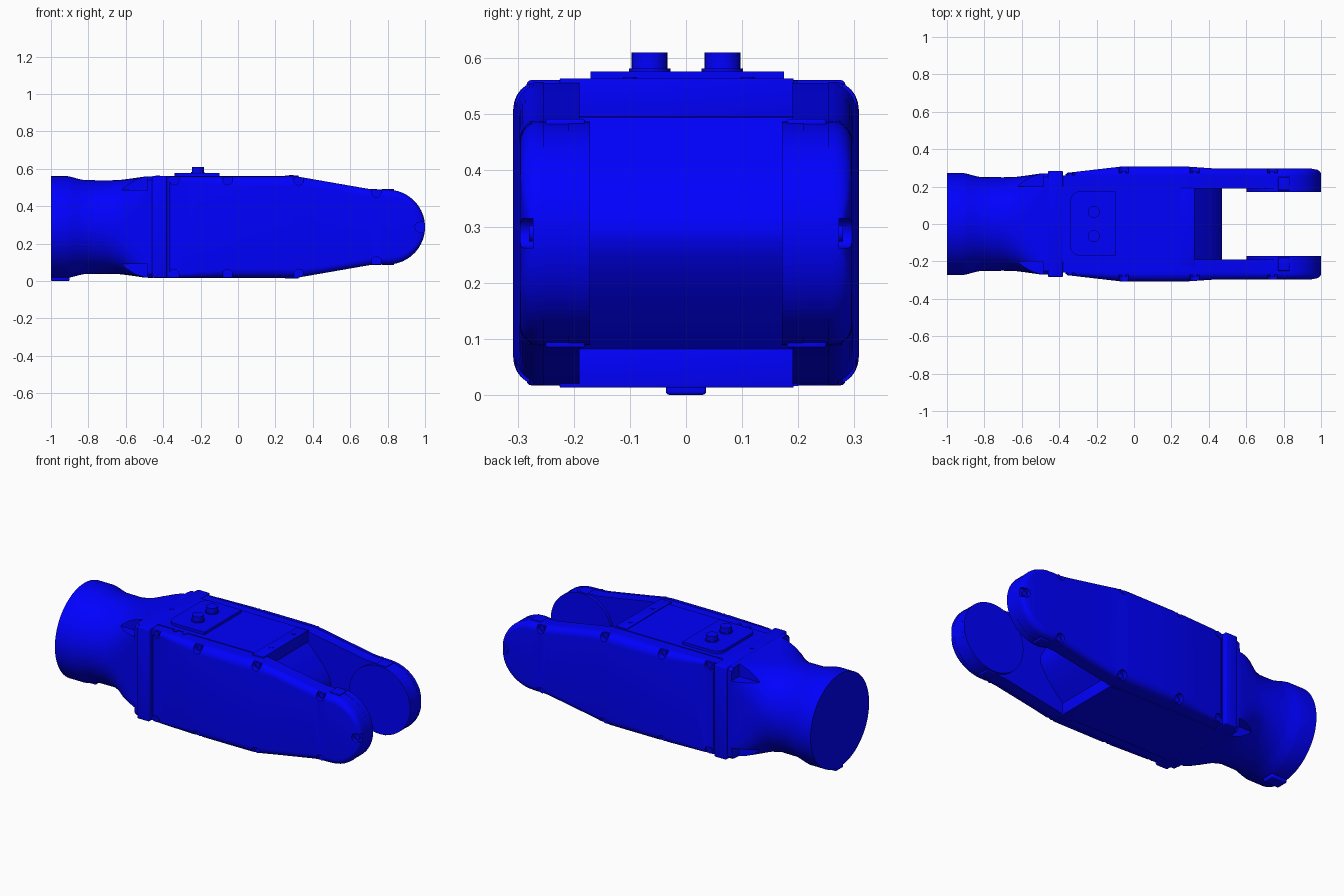
import bpy, bmesh, math
from mathutils import Matrix, Vector

if "Cube" in bpy.data.objects:
    bpy.data.objects.remove(bpy.data.objects["Cube"])

ZC = 0.288
mat = bpy.data.materials.new("blue_paint")
mat.diffuse_color = (0.0, 0.0, 1.0, 1)
mat.use_nodes = True
mat.node_tree.nodes["Principled BSDF"].inputs["Base Color"].default_value = mat.diffuse_color


def finish(name, bm, bevel=0.0, mirror=False, cutter=None):
    bmesh.ops.recalc_face_normals(bm, faces=bm.faces)
    me = bpy.data.meshes.new(name)
    bm.to_mesh(me)
    bm.free()
    ob = bpy.data.objects.new(name, me)
    bpy.context.collection.objects.link(ob)
    me.materials.append(mat)
    bpy.ops.object.select_all(action='DESELECT')
    ob.select_set(True)
    bpy.context.view_layer.objects.active = ob
    if cutter:
        m = ob.modifiers.new("cut", 'BOOLEAN')
        m.object, m.operation, m.solver, m.use_self = cutter, 'DIFFERENCE', 'EXACT', True
    if bevel:
        m = ob.modifiers.new("bevel", 'BEVEL')
        m.width, m.segments, m.limit_method = bevel, 3, 'ANGLE'
    if mirror:
        m = ob.modifiers.new("mirror", 'MIRROR')
        m.use_axis = (False, True, False)
        m.use_mirror_merge = False
    for m in list(ob.modifiers):
        bpy.ops.object.modifier_apply(modifier=m.name)
    if cutter:
        bpy.data.objects.remove(cutter)
    bpy.ops.object.shade_smooth_by_angle(angle=math.radians(30))
    return ob


def add_box(bm, x0, x1, y0, y1, z0, z1):
    c = Vector(((x0 + x1) / 2, (y0 + y1) / 2, (z0 + z1) / 2))
    bmesh.ops.create_cube(bm, size=1, matrix=Matrix.Translation(c) @
                          Matrix.Diagonal((x1 - x0, y1 - y0, z1 - z0, 1)))


def add_cyl(bm, pos, r, depth, axis='Z', seg=24):
    rot = Matrix.Rotation(math.pi / 2, 4, 'X') if axis == 'Y' else Matrix()
    bmesh.ops.create_cone(bm, cap_ends=True, segments=seg, radius1=r, radius2=r,
                          depth=depth, matrix=Matrix.Translation(pos) @ rot)


def loft(rings, bm=None):
    bm = bm or bmesh.new()
    vs = [[bm.verts.new(p) for p in ring] for ring in rings]
    n = len(vs[0])
    for a, b in zip(vs, vs[1:]):
        for i in range(n):
            j = (i + 1) % n
            bm.faces.new((a[i], a[j], b[j], b[i]))
    bm.faces.new(vs[0])
    bm.faces.new(vs[-1])
    return bm


def extrude_y(profile, y0, y1, bm=None):
    return loft([[(x, y, z) for x, z in profile] for y in (y0, y1)], bm)


def lerp(table, x):
    for (x0, v0), (x1, v1) in zip(table, table[1:]):
        if x <= x1:
            return v0 + (v1 - v0) * max(0, x - x0) / (x1 - x0)
    return table[-1][1]


def half_height(x):
    if x > 0.8:
        return math.sqrt(max(0.0, 0.04 - (x - 0.8) ** 2))
    return lerp([(-0.4, 0.27), (0.32, 0.27), (0.7, 0.204), (0.8, 0.2)], x)


tip = [0.8 + 0.2 * math.sin(math.radians(a)) for a in range(8, 88, 8)] + [0.9993]
stations = [-0.365, -0.355, -0.2, -0.06, 0.1, 0.27, 0.32, 0.43, 0.57, 0.7, 0.75, 0.8] + tip


# neck: round collar blending into a square end
def neck_ring(x, h, e):
    pts = []
    for i in range(96):
        a = 2 * math.pi * (i + 0.5) / 96
        c, s = math.cos(a), math.sin(a)
        r = h / (abs(c) ** e + abs(s) ** e) ** (1 / e)
        pts.append((x, r * c, ZC + r * s))
    return pts


cut = bmesh.new()
for sy in (-1, 1):
    for sz in (-1, 1):
        y, z = sorted((sy * 0.2, sy * 0.4)), sorted((ZC + sz * 0.197, ZC + sz * 0.4))
        add_box(cut, -0.75, -0.485, *y, *z)
pockets = finish("pocket_cutter", cut)
pockets.hide_render = True
finish("neck", loft([neck_ring(*s) for s in (
    (-1, 0.272, 2), (-0.91, 0.272, 2), (-0.89, 0.268, 2), (-0.85, 0.257, 2), (-0.82, 0.251, 2),
    (-0.7, 0.25, 2), (-0.64, 0.251, 2.5), (-0.59, 0.257, 3.8), (-0.54, 0.264, 6),
    (-0.5, 0.27, 10), (-0.48, 0.271, 25), (-0.455, 0.271, 25))]), cutter=pockets)

# locating key under the collar
bm = bmesh.new()
add_box(bm, -1.0, -0.9, -0.036, 0.036, 0.0, 0.04)
finish("neck_key", bm, bevel=0.006)

# flange
bm = bmesh.new()
add_box(bm, -0.46, -0.38, -0.284, 0.284, 0.017, 0.561)
finish("flange", bm, bevel=0.008)

# centre body with a wedge shaped nose between the arms
nose = [(0.32, 0.272), (0.32, 0.206), (0.36, 0.165), (0.4, 0.122), (0.435, 0.08),
        (0.458, 0.042), (0.47, 0.012)]
upper = [(-0.39, 0.272)] + nose
profile = [(x, ZC + h) for x, h in upper] + [(x, ZC - h) for x, h in reversed(upper)]
finish("centre_body", extrude_y(profile, -0.2, 0.2))

# fork arms along both sides
xs = [-0.39] + stations[5:]
outline = [(x, ZC + half_height(x) - 0.002) for x in xs] + \
          [(x, ZC - half_height(x) + 0.002) for x in reversed(xs)]
finish("fork_arms", extrude_y(outline, 0.19, 0.258), mirror=True)

# round joint pads on the inner side of the arms
bm = bmesh.new()
add_cyl(bm, (0.8, 0.19, ZC), 0.199, 0.038, 'Y', 64)
finish("joint_pads", bm, mirror=True)

# side covers with rounded rims
THICK = [(-0.365, 0.266), (-0.355, 0.274), (-0.06, 0.308), (0.27, 0.308),
         (0.43, 0.297), (0.95, 0.296), (0.98, 0.29), (1.0, 0.277)]


def cover_ring(x):
    h, t = half_height(x), lerp(THICK, x)
    ry = min(0.045, (t - 0.255) * 0.85)
    rz = min(ry * 1.1, h * 0.8)
    arc = [(math.sin(a), math.cos(a)) for a in [math.pi / 2 * i / 6 for i in range(7)]]
    top = [(0.254, h)] + [(t - ry + ry * s, h - rz + rz * c) for s, c in arc[0:]]
    return [(x, y, ZC + z) for y, z in top] + [(x, y, ZC - z) for y, z in reversed(top)]


# U-shaped screw notches cut into the cover rims, opening in direction d (degrees)
spots = [(0.972, 0.0, 0)]
for x in (-0.342, -0.055, 0.325, 0.74):
    for s in (-1, 1):
        spots.append((x, s * (half_height(x) - 0.018), 90 * s))
cut, screws = bmesh.new(), bmesh.new()
for x, z, d in spots:
    y = 0.262 if x < -0.3 else 0.273
    d = math.radians(d)
    u = [(0.08, -0.026)] + [(-0.026 * math.cos(a), 0.026 * math.sin(a)) for a in
                            [math.pi * (i / 10 - 0.5) for i in range(11)]] + [(0.08, 0.026)]
    extrude_y([(x + p * math.cos(d) - q * math.sin(d), ZC + z + p * math.sin(d) + q * math.cos(d))
               for p, q in u], y, y + 0.1, cut)
    add_cyl(screws, (x, y, ZC + z), 0.015, 0.014, 'Y', 16)
notches = finish("notch_cutter", cut)
notches.hide_render = True
finish("side_covers", loft([cover_ring(x) for x in stations]), mirror=True, cutter=notches)
finish("cover_screws", screws, mirror=True)

# small lugs on the arm edges
bm = bmesh.new()
for s in (-1, 1):
    add_box(bm, 0.77, 0.835, 0.18, 0.25, *sorted((ZC + s * 0.18, ZC + s * 0.204)))
finish("arm_lugs", bm, bevel=0.004, mirror=True)

# connector plate, rounded on its rear corners
plate = []
for cy, a0 in ((0.125, 90), (-0.12, 180)):
    for i in range(7):
        a = math.radians(a0 + 15 * i)
        plate.append((-0.29 + 0.05 * math.cos(a), cy + 0.05 * math.sin(a)))
plate += [(-0.1, -0.17), (-0.1, 0.175)]
finish("connector_plate", loft([[(x, y, z) for x, y in plate] for z in (0.55, 0.576)]))

# two connectors
bm = bmesh.new()
for y in (-0.065, 0.065):
    add_cyl(bm, (-0.215, y, 0.577), 0.037, 0.01)
    add_cyl(bm, (-0.215, y, 0.593), 0.032, 0.034)
finish("connectors", bm)

# cross strips above and below the nose
bm = bmesh.new()
for z0, z1 in ((0.495, 0.564), (0.013, 0.082)):
    add_box(bm, 0.25, 0.323, -0.225, 0.192, z0, z1)
finish("cross_strips", bm, bevel=0.002)

# small screws on top
bm = bmesh.new()
for x, y, z in ((0.285, 0.11, 0.564), (0.285, -0.1, 0.564), (-0.26, -0.21, 0.558),
                (-0.2, -0.21, 0.558), (-0.43, 0.0, 0.561)):
    add_cyl(bm, (x, y, z), 0.012, 0.005, seg=16)
finish("top_screws", bm)
